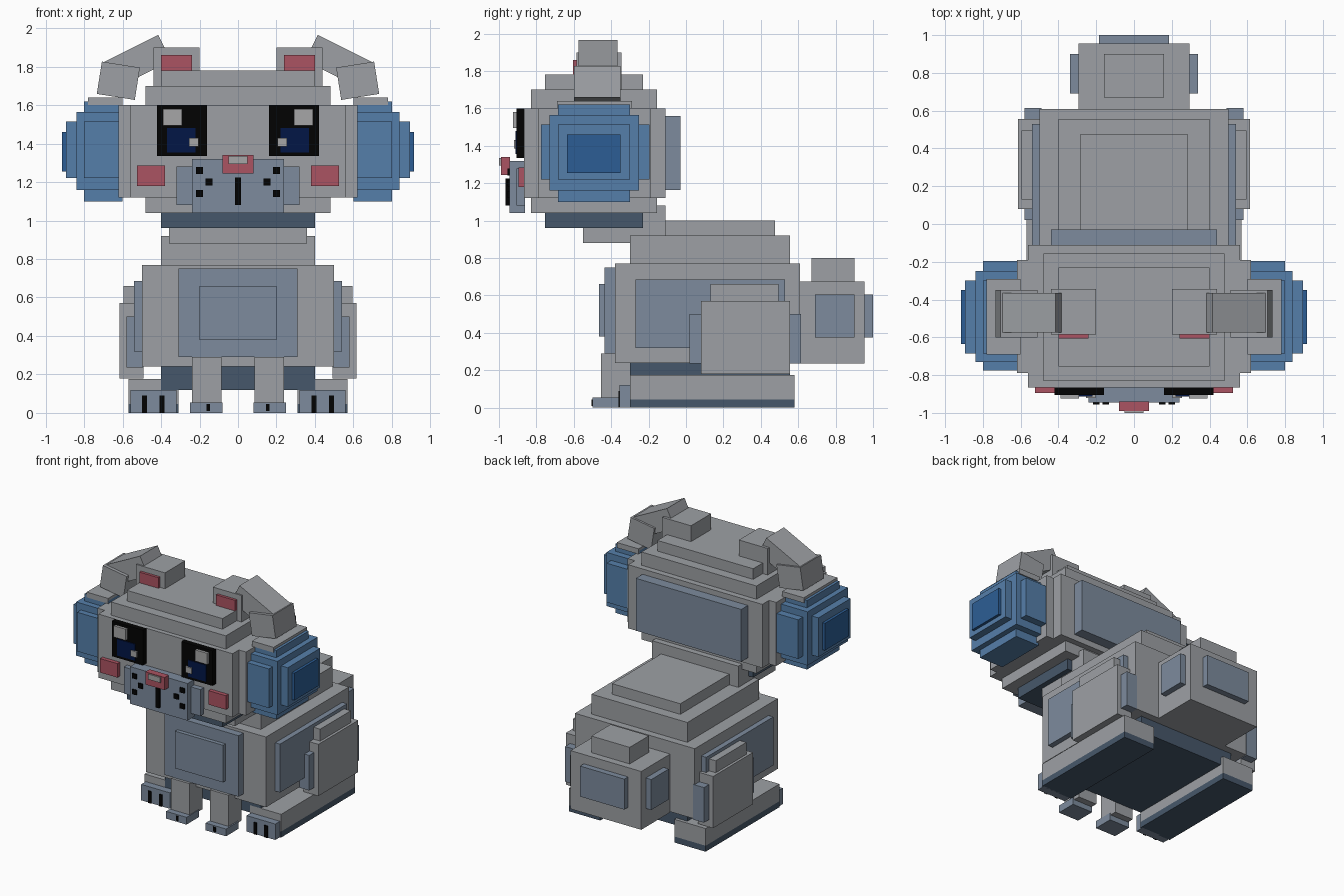
import bpy
from math import radians
from mathutils import Matrix, Vector

if "Cube" in bpy.data.objects:
    bpy.data.objects.remove(bpy.data.objects["Cube"], do_unlink=True)


def colour(name, r, g, b):
    mat = bpy.data.materials.new(name)
    mat.use_nodes = True
    linear = [pow(c / 255, 2.2) for c in (r, g, b)] + [1]
    mat.diffuse_color = linear
    mat.node_tree.nodes["Principled BSDF"].inputs["Base Color"].default_value = linear
    return mat


grey = colour("light_grey", 156, 159, 163)
slate = colour("blue_grey", 124, 138, 156)
dark = colour("dark_slate", 72, 88, 106)
blue = colour("blue", 86, 126, 168)
deep = colour("deep_blue", 48, 94, 148)
navy = colour("navy", 8, 28, 72)
pink = colour("pink", 170, 84, 98)
black = colour("black", 10, 10, 10)
white = colour("white", 165, 165, 166)


def block(name, mat, x, y, z):
    """Box from its extents along each axis."""
    spans = (x, y, z)
    centre = Vector([(a + b) / 2 for a, b in spans])
    size = Vector([abs(b - a) for a, b in spans])
    bpy.ops.mesh.primitive_cube_add(size=1)
    obj = bpy.context.object
    obj.name = name
    obj.data.transform(Matrix.Translation(centre) @ Matrix.Diagonal(size.to_4d()))
    obj.data.materials.append(mat)
    return obj


def middle(name, mat, half, y, z):
    """Box centred on the symmetry plane."""
    return block(name, mat, (-half, half), y, z)


def pair(name, mat, x, y, z):
    """Box on the left side and its mirror on the right."""
    block("left_" + name, mat, x, y, z)
    block("right_" + name, mat, (-x[1], -x[0]), y, z)


def tilted_pair(name, mat, corner, length, thick, y, angle):
    """Slab hanging from its inner top corner, tilted about the y axis."""
    for side, label in ((1, "left_"), (-1, "right_")):
        x = sorted((0, side * length))
        obj = block(label + name, mat, x, y, (-thick, 0))
        obj.data.transform(Matrix.Rotation(radians(side * angle), 4, "Y"))
        obj.data.transform(Matrix.Translation((side * corner[0], 0, corner[1])))


# Torso: stepped stack of boxes
middle("body", grey, half=.5, y=(-.38, .61), z=(.24, .77))
middle("back_step", grey, half=.4, y=(-.3, .555), z=(.76, .92))
middle("back_top", grey, half=.285, y=(-.21, .475), z=(.91, 1))
middle("belly", dark, half=.4, y=(-.3, .555), z=(.12, .25))
middle("chest_plate", slate, half=.31, y=(-.435, -.37), z=(.29, .75))
middle("chest_inset", slate, half=.2, y=(-.465, -.43), z=(.38, .66))
pair("flank_plate", slate, x=(.49, .54), y=(-.27, .53), z=(.32, .685))

# Haunches, feet and legs
pair("haunch", grey, x=(.49, .615), y=(.08, .555), z=(.18, .57))
pair("haunch_top", grey, x=(.49, .595), y=(.13, .495), z=(.5, .66))
pair("haunch_band", slate, x=(.49, .58), y=(.02, .615), z=(.235, .5))
pair("hind_foot", grey, x=(.31, .57), y=(-.3, .58), z=(.045, .175))
pair("hind_sole", dark, x=(.31, .57), y=(-.3, .58), z=(0, .045))
pair("hind_toes", slate, x=(.32, .56), y=(-.355, -.29), z=(0, .12))
for i, x in enumerate((.395, .485)):
    pair(f"hind_claw_{i}", black, x=(x - .013, x + .013), y=(-.362, -.35), z=(0, .09))
pair("front_leg", grey, x=(.085, .24), y=(-.455, -.3), z=(.04, .29))
pair("front_paw", slate, x=(.08, .25), y=(-.5, -.35), z=(0, .055))
pair("front_claw", black, x=(.145, .165), y=(-.505, -.49), z=(.01, .045))

# Tail
middle("tail_root", grey, half=.23, y=(.6, .65), z=(.3, .62))
middle("tail", grey, half=.295, y=(.61, .955), z=(.235, .675))
middle("tail_top", grey, half=.16, y=(.67, .9), z=(.66, .8))
middle("tail_side_plates", slate, half=.34, y=(.69, .9), z=(.375, .605))
middle("tail_end_plate", slate, half=.185, y=(.95, 1), z=(.375, .605))

# Neck and stepped head
middle("neck", grey, half=.36, y=(-.55, -.11), z=(.88, 1.08))
middle("head", grey, half=.56, y=(-.865, -.11), z=(1.12, 1.6))
middle("head_step", grey, half=.48, y=(-.83, -.155), z=(1.04, 1.7))
middle("head_top", grey, half=.4, y=(-.755, -.23), z=(1.6, 1.78))
middle("chin", dark, half=.4, y=(-.755, -.23), z=(.96, 1.05))
middle("head_back_plate", slate, half=.44, y=(-.12, -.03), z=(1.165, 1.56))
pair("head_side", grey, x=(.55, .62), y=(-.79, -.19), z=(1.12, 1.6))

# Ears
pair("ear", grey, x=(.2, .44), y=(-.585, -.345), z=(1.65, 1.9))
pair("inner_ear", pink, x=(.24, .4), y=(-.605, -.58), z=(1.72, 1.86))

# Headphone cups and tilted headband
pair("cup_core", blue, x=(.58, .84), y=(-.73, -.25), z=(1.16, 1.565))
pair("cup_tall", blue, x=(.6, .8), y=(-.685, -.3), z=(1.1, 1.62))
pair("cup_wide", blue, x=(.595, .8), y=(-.775, -.195), z=(1.22, 1.515))
pair("cup_face", blue, x=(.8, .895), y=(-.685, -.3), z=(1.22, 1.515))
pair("cup_cap", deep, x=(.89, .915), y=(-.635, -.35), z=(1.255, 1.46))
pair("band_base", grey, x=(.6, .78), y=(-.69, -.29), z=(1.6, 1.64))
tilted_pair("band_lower", grey, (.51, 1.795), .2, .17, (-.6, -.35), -9)
tilted_pair("band_upper", grey, (.415, 1.965), .325, .15, (-.575, -.365), 26.5)

# Eyes and cheeks
pair("eye", black, x=(.16, .42), y=(-.905, -.86), z=(1.335, 1.6))
pair("iris", navy, x=(.22, .37), y=(-.912, -.9), z=(1.355, 1.48))
pair("eye_glint", white, x=(.29, .39), y=(-.925, -.9), z=(1.495, 1.58))
pair("small_glint", white, x=(.205, .255), y=(-.92, -.9), z=(1.385, 1.43))
pair("cheek", pink, x=(.38, .525), y=(-.895, -.86), z=(1.18, 1.285))

# Muzzle, nose and mouth
middle("muzzle", slate, half=.24, y=(-.945, -.86), z=(1.04, 1.32))
middle("muzzle_sides", slate, half=.32, y=(-.905, -.86), z=(1.08, 1.28))
middle("nose", pink, half=.08, y=(-.99, -.94), z=(1.245, 1.34))
middle("nose_shine", white, half=.05, y=(-1, -.985), z=(1.295, 1.335))
middle("mouth", black, half=.015, y=(-.965, -.94), z=(1.08, 1.225))
for i, (x, z) in enumerate(((.2, 1.26), (.15, 1.2), (.2, 1.14))):
    pair(f"whisker_dot_{i}", black, x=(x - .018, x + .018), y=(-.955, -.94), z=(z - .018, z + .018))
